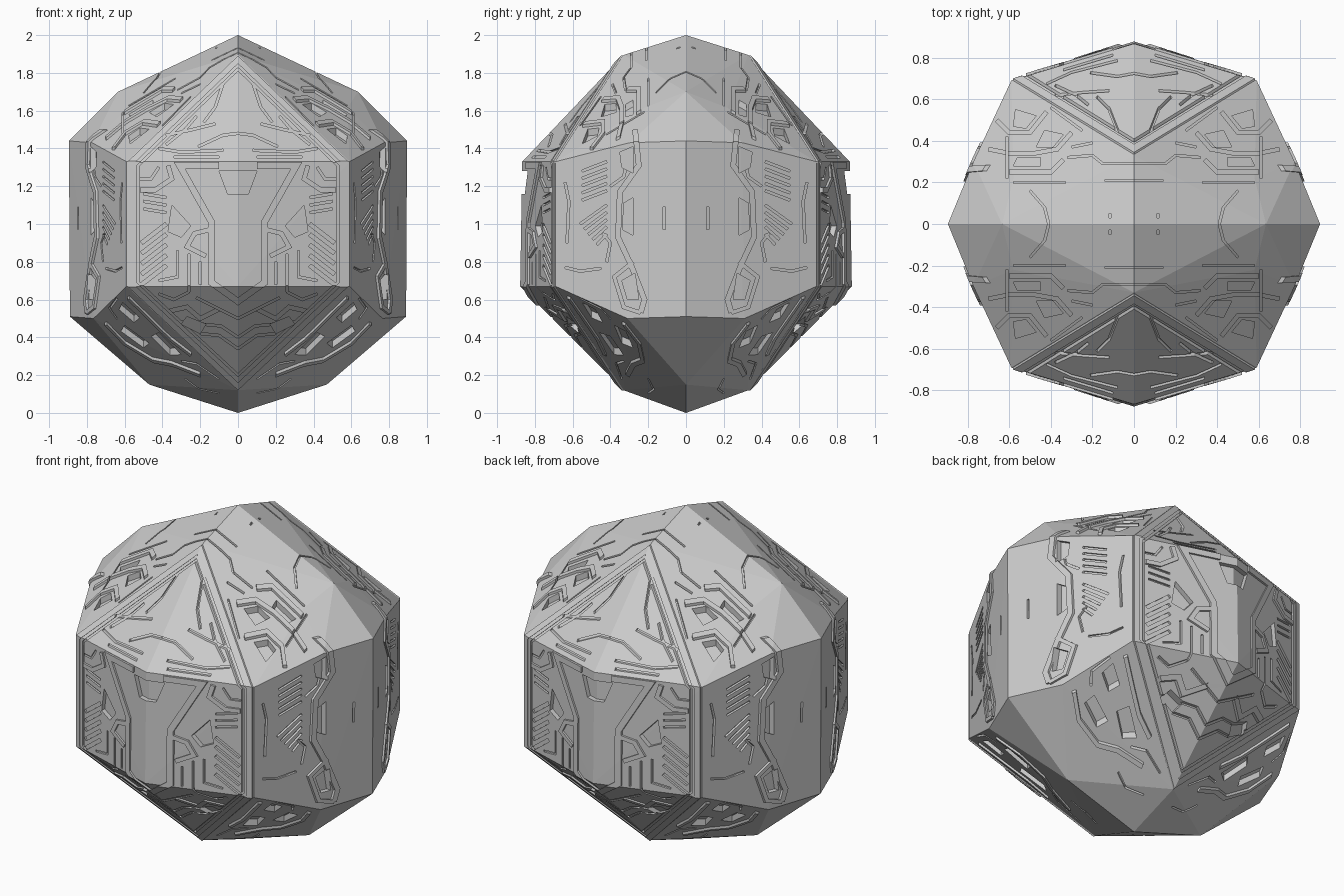
import bpy, bmesh
from mathutils import Vector

if "Cube" in bpy.data.objects:
    bpy.data.objects.remove(bpy.data.objects["Cube"])

# One quarter of the faceted body (mirrored over x and y)
CORNERS = [(0, 0, 2), (0, .33, 1.895), (.59, .69, 1.33), (.59, .69, .67), (0, .33, .12),
           (0, .867, 1.33), (0, .878, .67), (.635, 0, 1.7), (.58, .22, 1.615), (.772, .3, 1.43),
           (.895, 0, 1.44), (.89, 0, .51), (.765, .31, .5), (.47, 0, .15), (0, 0, 0)]


def new_object(name, bm):
    me = bpy.data.meshes.new(name)
    bm.to_mesh(me)
    bm.free()
    ob = bpy.data.objects.new(name, me)
    bpy.context.collection.objects.link(ob)
    return ob


def body(name, scale=1.0):
    bm = bmesh.new()
    for x, y, z in CORNERS:
        for p in {(sx * x, sy * y) for sx in (1, -1) for sy in (1, -1)}:
            bm.verts.new((p[0] * scale, p[1] * scale, 1 + (z - 1) * scale))
    res = bmesh.ops.convex_hull(bm, input=bm.verts[:])
    junk = [g for g in res['geom_interior'] + res['geom_unused'] if isinstance(g, bmesh.types.BMVert)]
    bmesh.ops.delete(bm, geom=list(set(junk)), context='VERTS')
    bmesh.ops.recalc_face_normals(bm, faces=bm.faces[:])
    return new_object(name, bm)


def line(pts, w=.012):
    """Outline of a mitred stroke along a path."""
    p = [Vector(q) for q in pts]
    left, right = [], []
    for i, q in enumerate(p):
        d1 = (q - p[i - 1]).normalized() if i else (p[1] - q).normalized()
        d2 = (p[i + 1] - q).normalized() if i < len(p) - 1 else d1
        n1, n2 = Vector((-d1.y, d1.x)), Vector((-d2.y, d2.x))
        m = (n1 + n2).normalized()
        m *= w / 2 / max(m.dot(n1), .5)
        left.append(q + m)
        right.append(q - m)
    return left + right[::-1]


# Drawing planes: front (x, z), side (y, z), top and bottom (x, y)
PLANES = {'front': (lambda a, b, t: (a, -t, b), .15, 1.2),
          'side': (lambda a, b, t: (t, -a, b), -.05, 1.2),
          'top': (lambda a, b, t: (a, -b, t), 1.0, 2.2),
          'bottom': (lambda a, b, t: (a, -b, t), -.2, 1.0)}


def prisms(name, shapes):
    bm = bmesh.new()
    for plane, outline in shapes:
        f, t0, t1 = PLANES[plane]
        lo = [bm.verts.new(f(a, b, t0)) for a, b in outline]
        hi = [bm.verts.new(f(a, b, t1)) for a, b in outline]
        bm.faces.new(lo)
        bm.faces.new(hi[::-1])
        for i in range(len(lo)):
            j = (i + 1) % len(lo)
            bm.faces.new((lo[i], hi[i], hi[j], lo[j]))
    bmesh.ops.recalc_face_normals(bm, faces=bm.faces[:])
    return new_object(name, bm)


def combine(target, tool, op):
    m = target.modifiers.new(op, 'BOOLEAN')
    m.object, m.operation, m.solver, m.use_self = tool, op, 'EXACT', True
    bpy.context.view_layer.objects.active = target
    bpy.ops.object.modifier_apply(modifier=m.name)
    bpy.data.objects.remove(tool)


def lines(plane, w, *paths):
    return [(plane, line(p, w)) for p in paths]


# Raised rim and framing strips
rim = lines('front', .03, [(-.05, 1.82), (0, 1.87), (.568, 1.325), (.568, .675), (0, .14), (-.05, .19)])
strips = lines('front', .035,
               [(.1, 1.31), (.31, 1.31), (.27, 1.24), (.14, 1.01), (.14, .69), (0, .59), (-.03, .615)])
strips += lines('front', .025,
                [(.37, 1.31), (.35, 1.24), (.44, 1.18), (.52, 1.18)],
                [(.15, .97), (.23, .95), (.27, .88), (.17, .83)],
                [(.1, .55), (.2, .5), (.27, .56), (.36, .54)])
strips += lines('side', .03,
                [(.27, 1.5), (.25, 1.31), (.35, 1.17), (.36, .93), (.29, .78), (.22, .6), (.24, .53)])
strips += lines('side', .022, [(.28, .8), (.38, .72), (.33, .56), (.24, .53)])
strips += lines('top', .022,
                [(.34, .31), (.4, .25), (.6, .25)],
                [(.3, .44), (.37, .36), (.48, .34), (.6, .34), (.7, .36)],
                [(.42, .54), (.5, .44), (.6, .44), (.66, .5)])
strips += lines('bottom', .022,
                [(.2, .31), (.35, .28), (.45, .23), (.6, .25), (.7, .33)],
                [(.25, .43), (.36, .47), (.45, .53), (.58, .62)])

# Thin engraved lines
grooves = lines('front', .012,
                [(-.05, 1.77), (0, 1.82), (.528, 1.31), (.528, .69), (0, .2), (-.05, .25)],
                [(.08, 1.74), (.12, 1.62), (.18, 1.54)], [(.12, 1.53), (.24, 1.5), (.38, 1.47)],
                [(0, 1.48), (.08, 1.47), (.21, 1.41)], [(.22, 1.57), (.28, 1.5), (.38, 1.42)],
                [(.08, 1.39), (.3, 1.38), (.42, 1.4)], [(.1, 1.355), (.34, 1.355)],
                [(0, .5), (.12, .56), (.22, .61)], [(0, .34), (.1, .41), (.2, .42)],
                [(.26, .64), (.34, .6), (.42, .63)], [(0, .4), (.09, .46), (.3, .48)],
                [(.2, .8), (.2, .68)], [(.26, .84), (.26, .64)], [(.32, .86), (.32, .72), (.42, .7)],
                [(.42, 1.3), (.46, 1.24), (.52, 1.24)])
grooves += lines('side', .012,
                 [(.115, .97), (.115, 1.09)], [(.64, 1.22), (.62, 1.12), (.63, .9)],
                 [(.64, .77), (.56, .75), (.45, .765)], [(.3, 1.38), (.33, 1.25), (.4, 1.2)],
                 [(.42, .8), (.4, .9), (.44, .95)])
grooves += lines('top', .01, [(.41, 0), (.43, .08), (.5, .16)], [(0, .21), (.14, .21)],
                 [(.115, .03), (.115, .05)], [(0, .29), (.15, .29), (.2, .33), (.32, .32)],
                 [(.33, .2), (.4, .2), (.58, .2)],
                 [(.61, .22), (.61, .42)], [(.25, .45), (.4, .56)], [(.2, .39), (.3, .37)])
grooves += lines('bottom', .01, [(.1, .2), (.2, .17), (.28, .2)], [(.1, .34), (.22, .37), (.3, .33)],
                 [(.64, .56), (.68, .45), (.64, .4)])
# Hatching beside the frames
for i in range(5):
    s = .055 * i
    grooves += lines('front', .02, [(.38, 1.0 - s), (.51, .9 - s)])
    grooves += lines('side', .012, [(.42, 1.33 - .7 * s), (.55, 1.28 - .7 * s)],
                     [(.42, 1.1 - .7 * s), (.56 - .4 * s, 1.0 - .5 * s)])
for i in range(3):
    grooves += lines('front', .012, [(.38, 1.14 - .04 * i), (.5, 1.16 - .04 * i)])

# Deep windows
windows = [('front', [(-.1, 1.28), (.1, 1.28), (.055, 1.16), (-.055, 1.16)]),
           ('front', [(.35, 1.1), (.25, .99), (.3, .93), (.37, .96)]),
           ('front', [(.17, .47), (.27, .51), (.3, .47), (.2, .42)]),
           ('side', [(.28, 1.14), (.33, 1.11), (.335, .97), (.28, .94)]),
           ('side', [(.28, 1.41), (.35, 1.38), (.34, 1.3), (.28, 1.27)]),
           ('side', [(.27, .74), (.34, .7), (.31, .6), (.25, .6)]),
           ('top', [(.34, .43), (.39, .37), (.47, .37), (.43, .45)]),
           ('top', [(.47, .52), (.52, .46), (.58, .47), (.57, .55)]),
           ('top', [(.45, .32), (.45, .28), (.58, .28), (.56, .32)]),
           ('bottom', [(.3, .38), (.42, .46), (.46, .4), (.36, .33)]),
           ('bottom', [(.52, .5), (.61, .55), (.63, .48), (.55, .44)]),
           ('bottom', [(.47, .34), (.6, .38), (.62, .32), (.5, .28)])]

# Assemble: raise strips, engrave lines, then sink windows down to inner cores
shell = body('faceted_shell')
for name, shapes, s in (('rim', rim, 1.009), ('strips', strips, 1.014)):
    raised = prisms(name, shapes)
    combine(raised, body('limit', s), 'INTERSECT')
    combine(shell, raised, 'UNION')
for name, shapes, s in (('grooves', grooves, .986), ('windows', windows, .967)):
    combine(shell, prisms(name, shapes), 'DIFFERENCE')
    combine(shell, body('core', s), 'UNION')

# Keep one quarter and mirror it
bm = bmesh.new()
bm.from_mesh(shell.data)
for no in ((-1, 0, 0), (0, 1, 0)):
    bmesh.ops.bisect_plane(bm, geom=bm.verts[:] + bm.edges[:] + bm.faces[:], dist=1e-5,
                           plane_co=(0, 0, 0), plane_no=no, clear_outer=True)
bm.to_mesh(shell.data)
bm.free()
mir = shell.modifiers.new('mirror', 'MIRROR')
mir.use_axis = (True, True, False)
mir.merge_threshold = .0005
shell.data.shade_flat()
